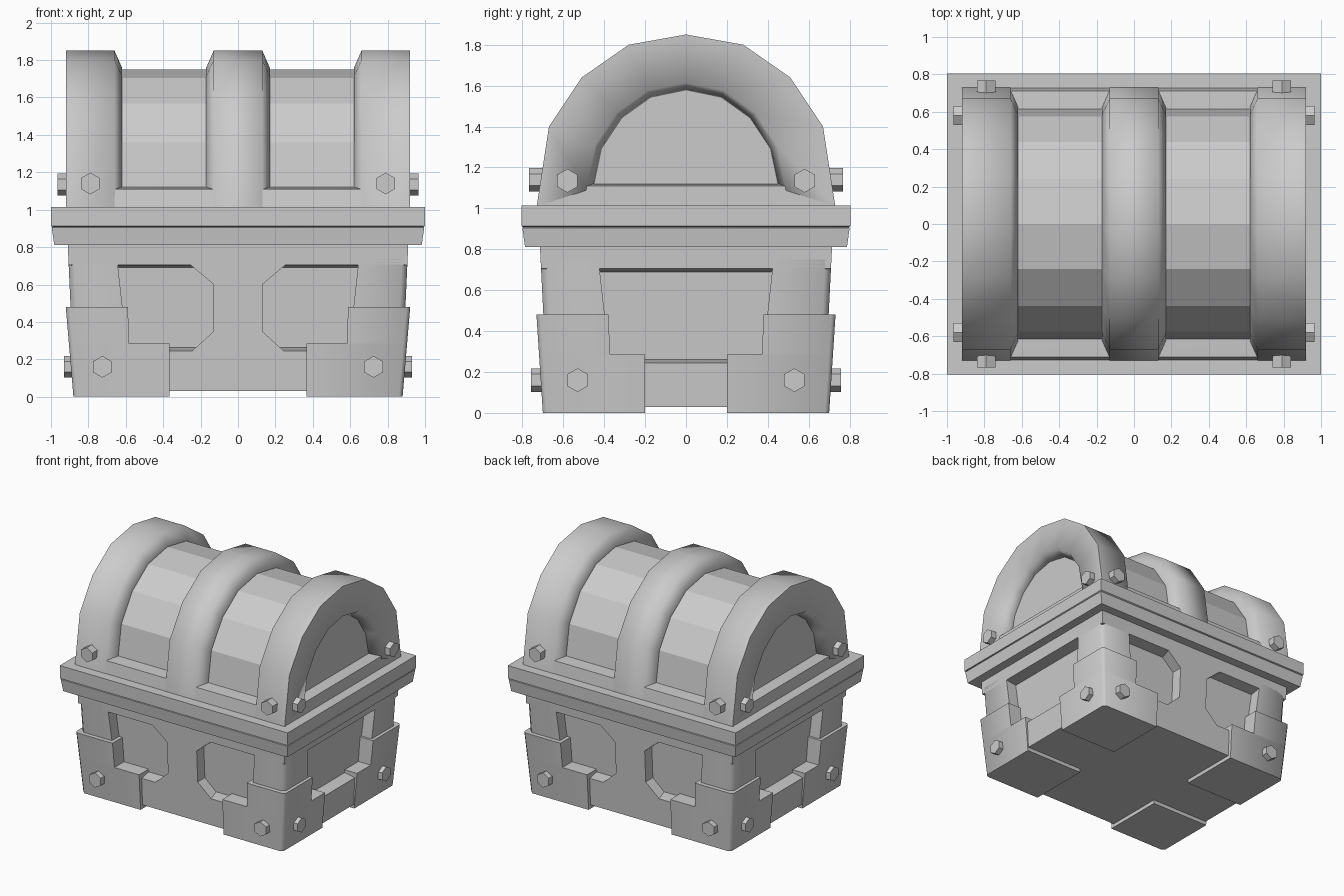
import bpy, bmesh, math
from mathutils import Matrix, Vector

cube = bpy.data.objects.get("Cube")
if cube:
    bpy.data.objects.remove(cube, do_unlink=True)

grey = bpy.data.materials.new("plain_grey")
grey.use_nodes = True
colour = (0.6, 0.6, 0.6, 1)
grey.diffuse_color = colour
grey.node_tree.nodes["Principled BSDF"].inputs["Base Color"].default_value = colour


def finish(name, bm, mirror=(False, False), smooth=50):
    """Turn a bmesh into a named object, mirrored across the centre planes."""
    bmesh.ops.recalc_face_normals(bm, faces=bm.faces)
    mesh = bpy.data.meshes.new(name)
    bm.to_mesh(mesh)
    bm.free()
    mesh.materials.append(grey)
    ob = bpy.data.objects.new(name, mesh)
    bpy.context.collection.objects.link(ob)
    bpy.ops.object.select_all(action='DESELECT')
    ob.select_set(True)
    bpy.context.view_layer.objects.active = ob
    bpy.ops.object.shade_smooth_by_angle(angle=math.radians(smooth))
    if any(mirror):
        mod = ob.modifiers.new("mirror", 'MIRROR')
        mod.use_axis = (mirror[0], mirror[1], False)
        mod.use_mirror_merge = False
    return ob


def loft(name, rings, mirror=(False, False), smooth=50):
    """Skin closed rings of 3D points in order and cap both ends."""
    bm = bmesh.new()
    loops = [[bm.verts.new(p) for p in ring] for ring in rings]
    n = len(loops[0])
    for a, b in zip(loops, loops[1:]):
        for i in range(n):
            j = (i + 1) % n
            bm.faces.new((a[i], a[j], b[j], b[i]))
    bm.faces.new(loops[0])
    bm.faces.new(loops[-1])
    return finish(name, bm, mirror, smooth)


def rect(x0, x1, y0, y1, z):
    return [(x0, y0, z), (x1, y0, z), (x1, y1, z), (x0, y1, z)]


def centred(hx, hy, z):
    return rect(-hx, hx, -hy, hy, z)


def corner(x0, x1, y0, y1, z, c):
    """Rectangle whose outer corner is chamfered by c."""
    return [(x0, y0, z), (x1, y0, z), (x1, y1 - c, z), (x1 - c, y1, z), (x0, y1, z)]


# Outer half sizes of the tapered body at height z
def bx(z):
    return 0.875 + 0.045 * (z - 0.03)


def by(z):
    return 0.675 + 0.05 * (z - 0.03)


# ---- Lower body: recessed core, rails, posts ----
loft("body_core", [centred(bx(z) - 0.09, by(z) - 0.09, z) for z in (0.04, 0.82)])
loft("bottom_rail", [centred(bx(0.03), by(0.03), 0.03),
                     centred(bx(0.245), by(0.245), 0.245),
                     centred(bx(0.25) - 0.09, by(0.25) - 0.09, 0.262)])
loft("top_rail", [centred(bx(0.69) - 0.09, by(0.69) - 0.09, 0.69),
                  centred(bx(0.705), by(0.705), 0.705),
                  centred(bx(0.82), by(0.82), 0.82)])
loft("corner_post", [corner(0.565 + 0.11 * z, bx(z), 0.345 + 0.11 * z, by(z), z, 0.03)
                     for z in (0.20, 0.75)], (True, True))
loft("middle_post", [rect(-w, w, 0.5, by(z), z)
                     for w, z in ((0.25, 0.24), (0.13, 0.35), (0.13, 0.60), (0.26, 0.71))],
     (False, True), 30)


# ---- Stepped corner brackets ----
def kx(z):
    return 0.88 + 0.085 * (z - 0.0)


def ky(z):
    return 0.70 + 0.065 * (z - 0.0)


loft("bracket_foot", [corner(0.365, kx(z), 0.20, ky(z), z, 0.02) for z in (0.0, 0.285)],
     (True, True))
loft("bracket_upper", [corner(0.57 + 0.04 * z, kx(z), 0.36 + 0.04 * z, ky(z), z, 0.02)
                       for z in (0.285, 0.48)], (True, True))

# ---- Double rim between body and lid ----
loft("lower_rim", [centred(0.982, 0.787, 0.81), centred(0.996, 0.80, 0.905),
                   centred(0.985, 0.79, 0.912)])
loft("upper_rim", [centred(0.99, 0.795, 0.907), centred(1.0, 0.805, 0.914),
                   centred(1.0, 0.805, 1.015)])

# ---- Lid: outer arch and end opening, half profiles as (y, z) ----
outer_half = [(0.73, 1.01), (0.67, 1.40), (0.51, 1.64), (0.28, 1.80), (0, 1.85)]
inner_half = [(0.45, 1.10), (0.41, 1.29), (0.31, 1.44), (0.17, 1.54), (0, 1.575)]


def full(half):
    return [Vector(p) for p in half] + [Vector((-y, z)) for y, z in half[-2::-1]]


arch_pairs = list(zip(full(outer_half), full(inner_half)))


def arch_ring(t, x):
    """Arch between the outer profile (t=0) and the end opening (t=1)."""
    return [(x, *o.lerp(i, t)) for o, i in arch_pairs]


def arch_band(name, section, mirror):
    """Sweep a cross-section of (x, t) over the arch."""
    loft(name, [[(x, *o.lerp(i, t)) for x, t in section] for o, i in arch_pairs],
         mirror, 75)


loft("lid_core", [arch_ring(0.364, -0.83), arch_ring(0.364, 0.83)], smooth=15)
arch_band("middle_band", [(-0.17, 0.40), (-0.17, 0.33), (-0.13, 0),
                          (0.13, 0), (0.17, 0.33), (0.17, 0.40)], (False, False))
arch_band("end_band", [(0.62, 0.40), (0.62, 0.33), (0.66, 0), (0.92, 0),
                       (0.92, 0.86), (0.82, 1.0)], (True, False))
loft("lid_base", [centred(0.919, 0.728, 1.01), centred(0.919, 0.712, 1.11),
                  centred(0.84, 0.63, 1.12)])


# ---- Hexagonal rivets ----
def rivet(name, base, axis):
    bm = bmesh.new()
    bmesh.ops.create_cone(bm, cap_ends=True, segments=6, radius1=0.058, radius2=0.058,
                          depth=0.10)
    # Turn the prism so that one point of the hexagon is up
    if axis == 'Y':
        turn = Matrix.Rotation(math.radians(-90), 4, 'X')
    else:
        turn = Matrix.Rotation(math.radians(90), 4, 'Y') @ Matrix.Rotation(math.radians(90), 4, 'Z')
    bmesh.ops.transform(bm, matrix=turn, verts=bm.verts)
    tip = max(bm.verts, key=lambda v: v.co.z).co
    if abs(tip.z) < 0.055:
        spin = Matrix.Rotation(math.radians(30), 4, axis)
        bmesh.ops.transform(bm, matrix=spin, verts=bm.verts)
    bmesh.ops.translate(bm, vec=base, verts=bm.verts)
    finish(name, bm, (True, True), 30)


rivet("lid_front_rivet", (0.79, 0.717, 1.14), 'Y')
rivet("lid_side_rivet", (0.915, 0.58, 1.135), 'X')
rivet("foot_front_rivet", (0.725, 0.707, 0.16), 'Y')
rivet("foot_side_rivet", (0.88, 0.53, 0.16), 'X')
